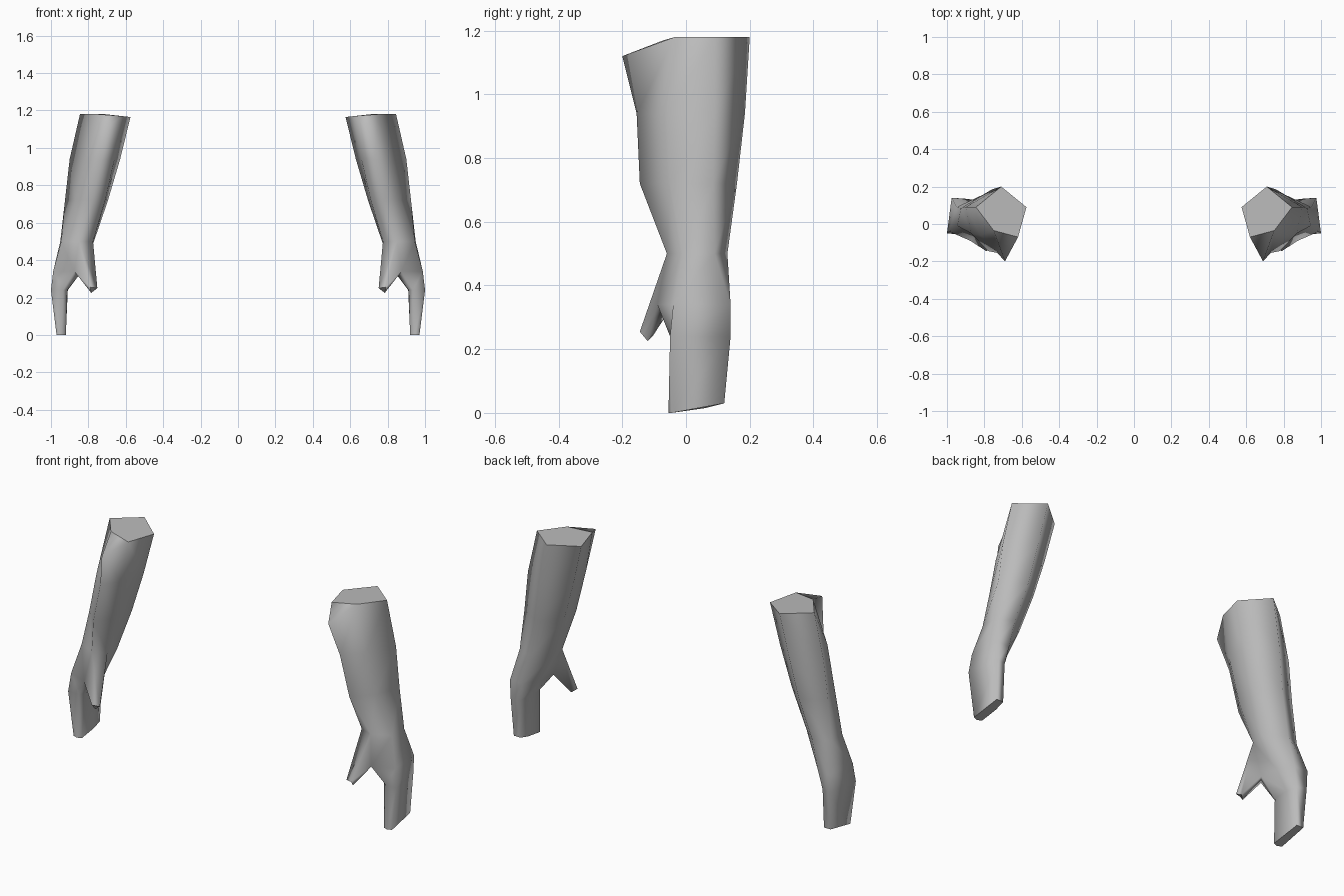
import bpy
import bmesh

cube = bpy.data.objects.get("Cube")
if cube:
    bpy.data.objects.remove(cube, do_unlink=True)

grey = bpy.data.materials.new("plain grey")
grey.use_nodes = True
grey.diffuse_color = (0.5, 0.5, 0.5, 1)
grey.node_tree.nodes["Principled BSDF"].inputs["Base Color"].default_value = (0.5, 0.5, 0.5, 1)

# Cross-sections of one arm, from the elbow down to the fingertips.
# Corner order: inner, back, outer, outer front, front ridge, inner front
SECTIONS = [
    (1.18, [(.575, .09), (.71, .2), (.845, .09), (.75, -.035), (.69, -.2), (.62, -.07)]),
    (.94, [(.63, .08), (.76, .185), (.9, .09), (.82, -.06), (.73, -.155), (.66, -.07)]),
    (.72, [(.695, .07), (.8, .16), (.925, .085), (.87, -.05), (.78, -.145), (.71, -.06)]),
    (.5, [(.77, .05), (.86, .13), (.95, .09), (.945, -.01), (.85, -.06), (.775, -.03)]),
    (.34, [(.85, .06), (.9, .135), (.975, .14), (.988, -.04), (.875, -.09), (.835, -.04)]),
    (.24, [(.91, .06), (.92, .125), (.97, .14), (1, -.05), (.935, -.05), (.912, -.03)]),
    (0, [(.92, .06), (.925, .12), (.965, .12), (.97, -.045), (.945, -.055), (.92, -.045)]),
]
THUMB_TIP = [(.79, -.145, .255), (.752, -.13, .25), (.765, -.105, .24), (.785, -.12, .225)]
WRIST, RIDGE, INNER_FRONT = 3, 4, 5


def height(level, corner, z, y):
    """Drop the ridge and inner corner at the elbow, and slant the fingertips."""
    if level == 0:
        return z - {0: .015, RIDGE: .06, INNER_FRONT: .01}.get(corner, 0)
    if level == len(SECTIONS) - 1:
        return max(0, y * .25)
    return z


def loft(bm, upper, lower, skip=None):
    count = len(upper)
    for i in range(count):
        j = (i + 1) % count
        if i != skip:
            bm.faces.new((upper[i], upper[j], lower[j], lower[i]))


def flat_end(bm, verts):
    face = bm.faces.new(verts)
    face.smooth = False
    for edge in face.edges:
        edge.smooth = False


def build_arm(name, side):
    bm = bmesh.new()
    rings = []
    for level, (z, points) in enumerate(SECTIONS):
        rings.append([bm.verts.new((side * x, y, height(level, i, z, y)))
                      for i, (x, y) in enumerate(points)])

    # Forearm, palm and fingers, leaving an opening for the thumb
    for level in range(len(rings) - 1):
        loft(bm, rings[level], rings[level + 1], RIDGE if level == WRIST else None)

    # Thumb grown out of the opening
    top, low = rings[WRIST], rings[WRIST + 1]
    opening = [top[RIDGE], top[INNER_FRONT], low[INNER_FRONT], low[RIDGE]]
    tip = [bm.verts.new((side * x, y, z)) for x, y, z in THUMB_TIP]
    loft(bm, opening, tip)

    # Sloping piece at the elbow ridge
    elbow = rings[0]
    bm.faces.new((elbow[3], elbow[RIDGE], elbow[INNER_FRONT]))
    for face in bm.faces:
        face.smooth = True

    # Flat closed ends
    flat_end(bm, elbow[:RIDGE] + [elbow[INNER_FRONT]])
    flat_end(bm, rings[-1])
    flat_end(bm, tip)
    bmesh.ops.recalc_face_normals(bm, faces=bm.faces)

    mesh = bpy.data.meshes.new(name)
    bm.to_mesh(mesh)
    bm.free()
    mesh.materials.append(grey)
    bpy.context.collection.objects.link(bpy.data.objects.new(name, mesh))


build_arm("left_arm", 1)
build_arm("right_arm", -1)
